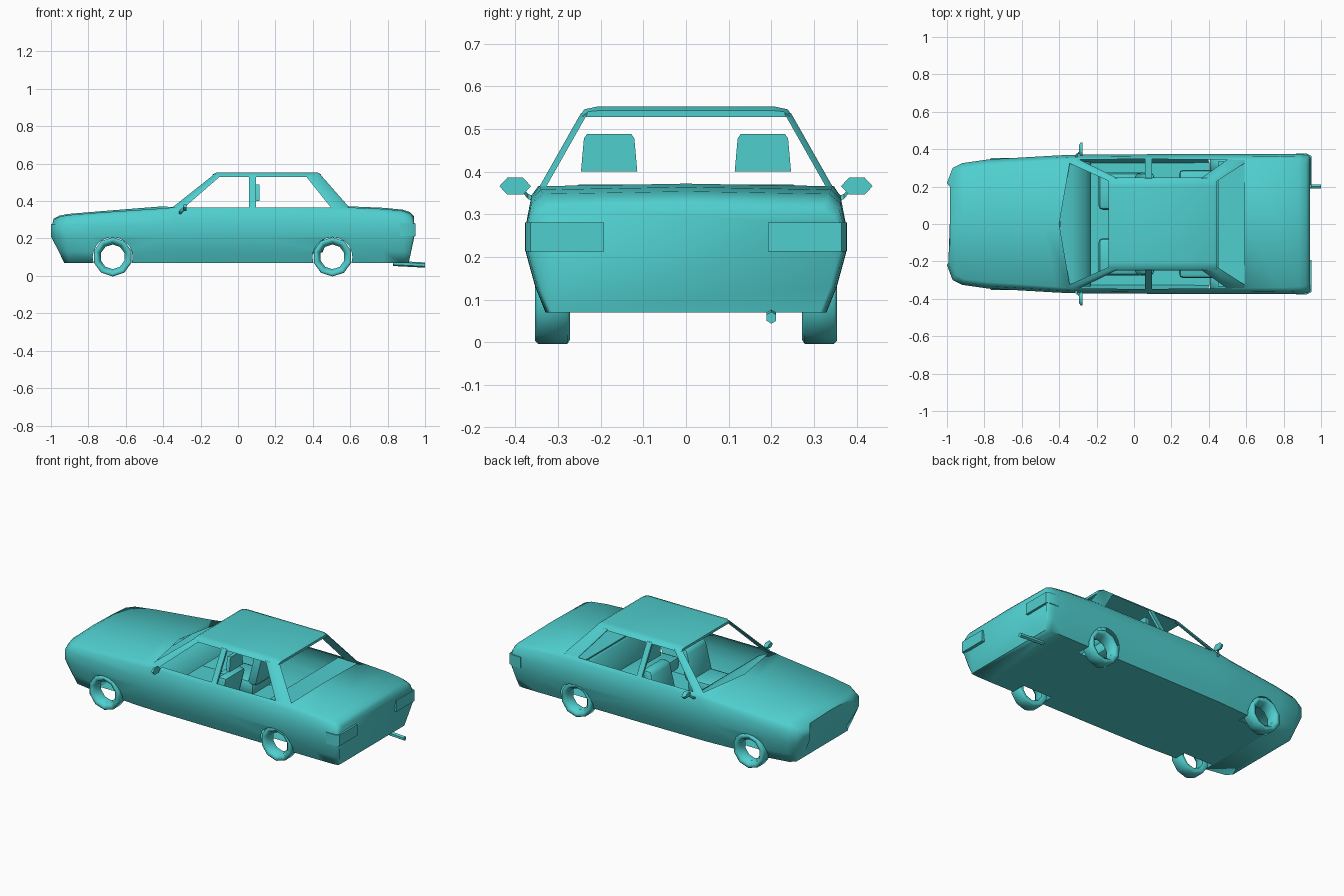
import bpy, bmesh, math
from mathutils import Matrix

if "Cube" in bpy.data.objects:
    bpy.data.objects.remove(bpy.data.objects["Cube"])

AXLES = (-0.67, 0.505)
ARCH_R = 0.107

# One teal paint for every part
paint = bpy.data.materials.new('teal_paint')
paint.diffuse_color = (.08, .62, .62, 1)
paint.use_nodes = True
paint.node_tree.nodes["Principled BSDF"].inputs["Base Color"].default_value = paint.diffuse_color


def activate(ob):
    bpy.ops.object.select_all(action='DESELECT')
    ob.select_set(True)
    bpy.context.view_layer.objects.active = ob


def finish(name, bm, angle=40):
    bmesh.ops.recalc_face_normals(bm, faces=bm.faces)
    me = bpy.data.meshes.new(name)
    bm.to_mesh(me)
    bm.free()
    me.materials.append(paint)
    ob = bpy.data.objects.new(name, me)
    bpy.context.collection.objects.link(ob)
    activate(ob)
    bpy.ops.object.shade_smooth_by_angle(angle=math.radians(angle))
    return ob


def loft(name, rings, looped=False, bevel=0, angle=40):
    """Skin a list of closed point rings."""
    bm = bmesh.new()
    rows = [[bm.verts.new(p) for p in r] for r in rings]
    pairs = list(zip(rows, rows[1:]))
    if looped:
        pairs.append((rows[-1], rows[0]))
    else:
        bm.faces.new(rows[0])
        bm.faces.new(rows[-1])
    for a, b in pairs:
        for i in range(len(a)):
            j = (i + 1) % len(a)
            bm.faces.new((a[i], a[j], b[j], b[i]))
    if bevel:
        bmesh.ops.recalc_face_normals(bm, faces=bm.faces)
        bmesh.ops.bevel(bm, geom=bm.edges[:], offset=bevel, segments=2, profile=0.5, affect='EDGES')
    return finish(name, bm, angle)


def mirrored(half, mid=()):
    return half + list(mid) + [(x, -y, z) for x, y, z in reversed(half)]


def box(name, x, y, z, lean=0, bevel=0.0):
    """Box from ranges; lean shifts the top along x."""
    rings = [[(x[i] + d, y[j], h) for i, j in ((0, 0), (1, 0), (1, 1), (0, 1))]
             for h, d in ((z[0], 0), (z[1], lean))]
    return loft(name, rings, bevel=bevel)


# Lower body stations: x middle, bottom shift, top shift, half width, top half width, top height
stations = [
    (-1.0, .07, .015, .22, .20, .300),
    (-.97, .045, .015, .30, .27, .316),
    (-.92, .02, .01, .325, .295, .325),
    (-.78, 0, 0, .345, .31, .336),
    (-.42, 0, 0, .366, .335, .36),
    (-.34, 0, 0, .37, .345, .366),
    (.08, 0, 0, .373, .347, .365),
    (.59, 0, 0, .374, .343, .366),
    (.78, 0, 0, .375, .34, .358),
    (.89, -.01, -.01, .374, .335, .348),
    (.93, -.02, -.01, .37, .33, .335),
    (.943, -.03, -.003, .36, .32, .315),
]
rings = []
for x, lo, hi, w, wt, zt in stations:
    half = [(x + lo, max(.25, w - .046), .07), (x + lo * .6, w - .022, .13), (x, w, .21), (x, w, .275),
            (x + hi / 2, w - .012, zt - .022), (x + hi, wt, zt)]
    cowl = -.06 if -.45 < x < -.3 else 0
    rings.append(mirrored(half, [(x + hi + cowl, 0, zt + .006)]))
body = loft('body_shell', rings, angle=68)

# Wheel arch openings
for ax in AXLES:
    for s in (-1, 1):
        bm = bmesh.new()
        bmesh.ops.create_cone(bm, cap_ends=True, segments=20, radius1=ARCH_R, radius2=ARCH_R, depth=.26,
                              matrix=Matrix.Translation((ax, s * .37, .1)) @ Matrix.Rotation(math.pi / 2, 4, 'X'))
        cut = finish('arch_cutter', bm)
        cut.hide_render = True
        activate(body)
        m = body.modifiers.new('arch', 'BOOLEAN')
        m.operation, m.object, m.solver = 'DIFFERENCE', cut, 'EXACT'
        bpy.ops.object.modifier_apply(modifier=m.name)
        bpy.data.objects.remove(cut)


def in_arch(v):
    return any(math.hypot(v.co.x - ax, v.co.z - .1) < ARCH_R + .001 for ax in AXLES)


def in_cabin(v):
    return -.41 < v.co.x < .61 and v.co.z > .362


# Open the arches and the cabin so the body is a hollow shell
bm = bmesh.new()
bm.from_mesh(body.data)
doomed = [f for f in bm.faces if all(map(in_arch, f.verts)) or all(map(in_cabin, f.verts))]
bmesh.ops.delete(bm, geom=doomed, context='FACES')
bm.to_mesh(body.data)
bm.free()
activate(body)
bpy.ops.object.shade_smooth_by_angle(angle=math.radians(68))

# Roof slab
loft('roof', [mirrored([(x, .235, .528), (x, .25 - d / 2, .53), (x, .24 - d, .547 - d / 2), (x, .205, .555 - d)])
              for x, d in ((-.135, .012), (-.115, .002), (.425, .002), (.445, .012))], angle=60)

# Pillars: base x outer pair, inner pair, then the same at the roof
pillars = {
    'front_pillar': ((-.345, -.30, -.305, -.365), (-.12, -.09, -.095, -.135)),
    'middle_pillar': ((.06, .095, .095, .06), (.06, .095, .095, .06)),
    'rear_pillar': ((.505, .585, .605, .505), (.36, .43, .445, .36)),
}
for s, side in ((1, 'left'), (-1, 'right')):
    for name, xs in pillars.items():
        loft(f'{name}_{side}', [[(x, s * (w - (.016 if i > 1 else 0)), z) for i, x in enumerate(row)]
                                for row, w, z in zip(xs, (.349, .246), (.355, .537))], angle=60)

    # Wheels: open rings, radius and width profile
    prof = [(.07, .282), (.096, .272), (.105, .278), (.105, .347), (.097, .354),
            (.08, .349), (.076, .340), (.066, .332)]
    for ax, end in zip(AXLES, ('front', 'rear')):
        angles = [math.pi * (2 * k + 1) / 10 for k in range(10)]
        loft(f'{end}_wheel_{side}', [[(ax + r * math.cos(a), s * y, .102 + r * math.sin(a)) for r, y in prof]
                                     for a in angles], looped=True, angle=60)

    # Door mirror and its stalk
    loft(f'door_mirror_{side}', [[(x, s * (.4 + .037 * k * math.cos(a * math.pi / 3)),
                                   .366 + .023 * k * math.sin(a * math.pi / 3)) for a in range(6)]
                                 for x, k in ((-.295, .6), (-.285, .95), (-.275, 1))])
    loft(f'mirror_stalk_{side}', [[(x + i * .006, s * y, z + j * .006) for i, j in ((-1, -1), (1, -1), (1, 1), (-1, 1))]
                                  for x, y, z in ((-.31, .352, .335), (-.308, .37, .342), (-.288, .385, .36))])

    # Tail light wrapping the corner
    lamp = [(.865, .36), (.865, .377), (.925, .376), (.949, .364), (.949, .192), (.93, .192)]
    loft(f'tail_light_{side}', [[(x, s * y, z) for x, y in lamp] for z in (.213, .281)], angle=50)

    # Front seat
    y = sorted((s * .075, s * .275))
    box(f'seat_cushion_{side}', (-.19, .05), y, (.11, .2), bevel=.025)
    box(f'seat_back_{side}', (.0, .065), y, (.17, .37), lean=.05, bevel=.025)
    loft(f'headrest_{side}', [[(x, s * .18 + i * w, z) for x, i in ((.092, -1), (.114, -1), (.114, 1), (.092, 1))]
                              for w, z in ((.066, .40), (.059, .478), (.052, .488))])

# Rear bench, dashboard and parcel shelf
box('rear_bench_cushion', (.24, .46), (-.29, .29), (.12, .2), bevel=.025)
box('rear_bench_back', (.40, .46), (-.29, .29), (.18, .355), lean=.06, bevel=.025)
dash = [(-.395, .362), (-.33, .352), (-.26, .32), (-.23, .26), (-.40, .22)]
loft('dashboard', [[(x, y, z) for x, z in dash] for y in (-.335, .335)])
box('parcel_shelf', (.45, .6), (-.335, .335), (.352, .36))

# Exhaust pipe
loft('exhaust_pipe', [[(x, .2 + .013 * math.cos(k * math.pi / 3 + .52), z + .014 * math.sin(k * math.pi / 3 + .52))
                       for k in range(6)] for x, z in ((.83, .067), (1.0, .058))])
